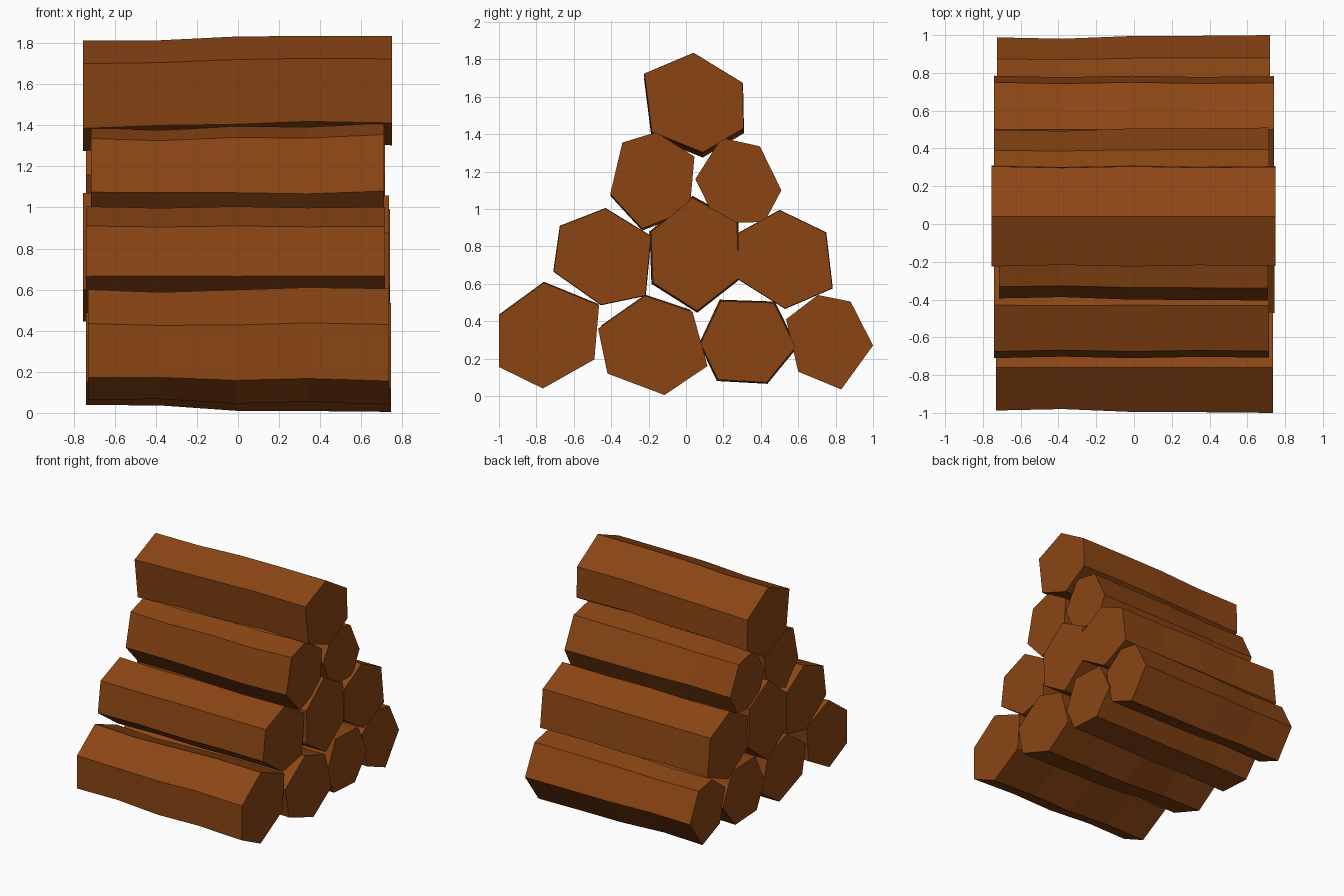
import bpy, bmesh

# Brown wood
wood = bpy.data.materials.new("wood")
wood.diffuse_color = (0.258, 0.06, 0.007, 1)

TAPER = (0.95, 0.92, 0.98, 0.985, 1.0)   # narrower toward the left end
EVEN = (1.0, 0.97, 1.0, 0.975, 0.99)     # slight waviness only
FLARE = (1.0, 0.97, 0.99, 0.97, 0.965)   # wider at the left end


def log(name, x0, x1, profile, scales, lift=(0, 0, 0, 0, 0)):
    """Six-sided log along x; profile holds (y, z) corners of its section."""
    cy = sum(p[0] for p in profile) / len(profile)
    cz = sum(p[1] for p in profile) / len(profile)
    bm = bmesh.new()
    rings = []
    for x, s, dz in zip((x0, -0.38, -0.01, 0.34, x1), scales, lift):
        rings.append([bm.verts.new((x, cy + (y - cy) * s, cz + (z - cz) * s + dz))
                      for y, z in profile])
    for a, b in zip(rings, rings[1:]):
        for i in range(len(a)):
            j = (i + 1) % len(a)
            bm.faces.new((a[i], a[j], b[j], b[i]))
    bm.faces.new(rings[0])
    bm.faces.new(rings[-1])
    bmesh.ops.recalc_face_normals(bm, faces=bm.faces)
    mesh = bpy.data.meshes.new(name)
    bm.to_mesh(mesh)
    bm.free()
    mesh.materials.append(wood)
    bpy.context.collection.objects.link(bpy.data.objects.new(name, mesh))


# Bottom row, front to back
log("bottom_log_1", -0.73, 0.735, [(-.76, .605), (-.465, .485), (-.49, .195),
    (-.765, .04), (-1, .155), (-1, .43)], TAPER, (.01, .005, 0, .01, 0))
log("bottom_log_2", -0.74, 0.745, [(-.22, .535), (.035, .45), (.115, .16),
    (-.115, .005), (-.42, .12), (-.47, .36)], TAPER, (.02, .01, 0, 0, 0))
log("bottom_log_3", -0.74, 0.73, [(.18, .515), (.475, .505), (.595, .26),
    (.435, .065), (.165, .08), (.07, .28)], FLARE)
log("bottom_log_4", -0.725, 0.72, [(.705, .54), (.88, .505), (1, .27),
    (.83, .035), (.60, .13), (.535, .41)], TAPER)

# Second row
log("second_row_log_1", -0.74, 0.715, [(-.43, 1.005), (-.185, .855), (-.215, .535),
    (-.455, .485), (-.71, .665), (-.675, .91)], EVEN)
log("second_row_log_2", -0.755, 0.735, [(.035, 1.07), (.28, .935), (.29, .625),
    (.06, .445), (-.185, .60), (-.195, .88)], FLARE)
log("second_row_log_3", -0.74, 0.74, [(.5, .995), (.75, .875), (.785, .575),
    (.53, .465), (.275, .625), (.275, .87)], EVEN)

# Third row
log("third_row_log_1", -0.715, 0.71, [(-.34, 1.355), (-.16, 1.41), (.045, 1.28),
    (.02, .995), (-.235, .895), (-.405, 1.08)], TAPER, (-.01, -.015, -.01, -.015, 0))
log("third_row_log_2", -0.74, 0.715, [(.19, 1.38), (.395, 1.335), (.51, 1.10),
    (.42, .93), (.165, .925), (.05, 1.16)], TAPER)

# Top log
log("top_log", -0.755, 0.75, [(.04, 1.837), (.305, 1.675), (.31, 1.43),
    (.09, 1.30), (-.185, 1.41), (-.225, 1.725)], EVEN, (-.025, -.015, -.005, .005, 0))
